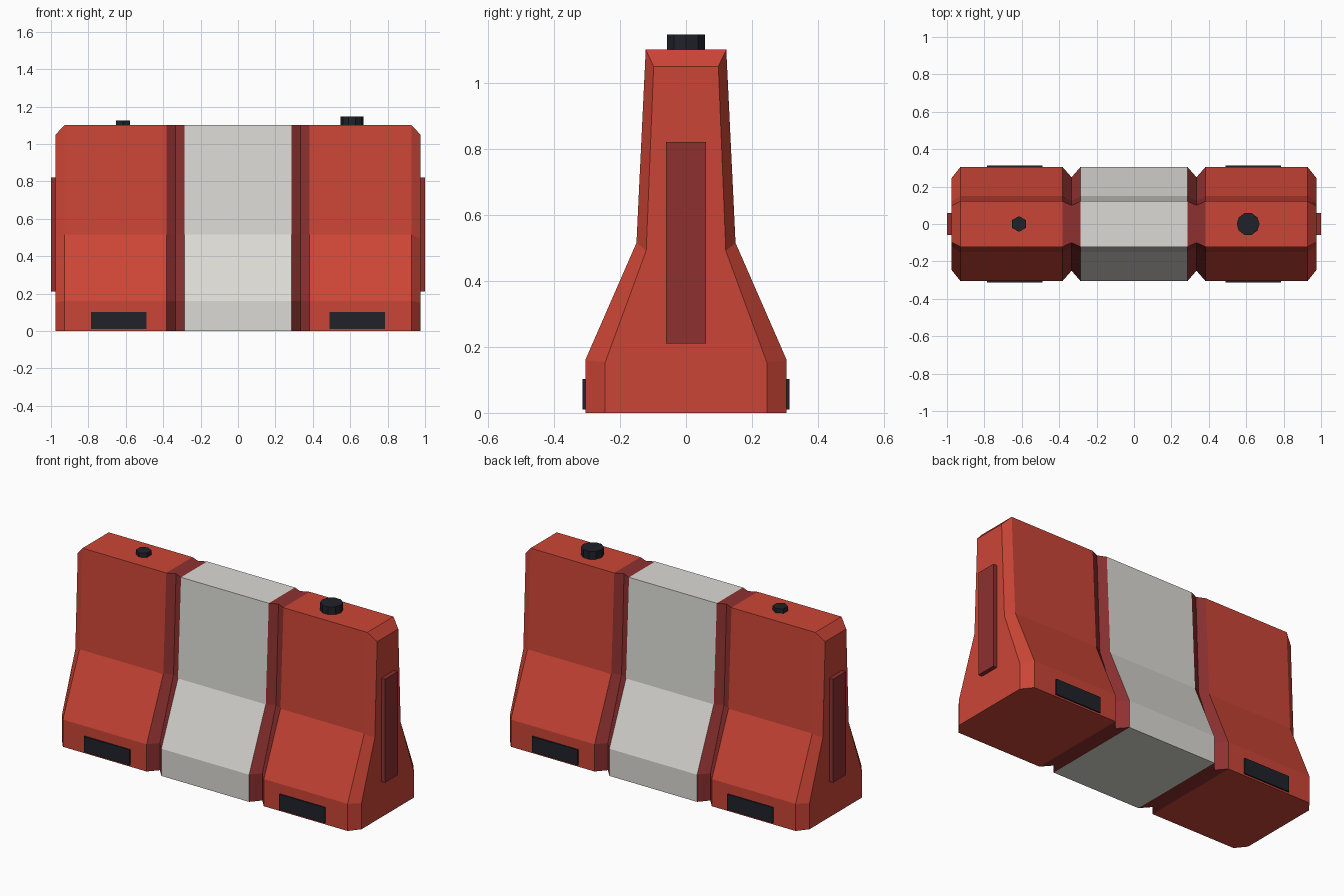
import bpy, bmesh, math

if "Cube" in bpy.data.objects:
    bpy.data.objects.remove(bpy.data.objects["Cube"])


def material(name, rgb):
    m = bpy.data.materials.new(name)
    m.diffuse_color = (*rgb, 1)
    m.use_nodes = True
    m.node_tree.nodes["Principled BSDF"].inputs["Base Color"].default_value = m.diffuse_color
    return m


RED = material("red plastic", (0.60, 0.06, 0.037))
DARK = material("dark red", (0.27, 0.03, 0.03))
WHITE = material("off white", (0.71, 0.70, 0.66))
BLACK = material("black rubber", (0.015, 0.016, 0.023))


def finish(name, bm, mats):
    bmesh.ops.recalc_face_normals(bm, faces=bm.faces)
    mesh = bpy.data.meshes.new(name)
    bm.to_mesh(mesh)
    bm.free()
    for m in mats:
        mesh.materials.append(m)
    ob = bpy.data.objects.new(name, mesh)
    bpy.context.collection.objects.link(ob)
    return ob


def box(name, lo, hi, mat):
    bm = bmesh.new()
    bmesh.ops.create_cube(bm, size=1)
    for v in bm.verts:
        v.co = [(a + b) / 2 + c * (b - a) for a, b, c in zip(lo, hi, v.co)]
    return finish(name, bm, [mat])


def cap(name, x, radius, top, sides, turn):
    bm = bmesh.new()
    rings = []
    for z in (1.095, top):
        rings.append([bm.verts.new((x + radius * math.cos(turn + 2 * math.pi * i / sides),
                                    radius * math.sin(turn + 2 * math.pi * i / sides), z))
                      for i in range(sides)])
    bm.faces.new(rings[0])
    bm.faces.new(rings[1])
    for i in range(sides):
        j = (i + 1) % sides
        bm.faces.new((rings[0][i], rings[0][j], rings[1][j], rings[1][i]))
    return finish(name, bm, [BLACK])


# Barrier body: the side profile lofted along x, pinched at grooves and ends
half = [(0.305, 0), (0.305, 0.16), (0.15, 0.515), (0.122, 1.10)]
profile = half + [(-y, z) for y, z in reversed(half)]
right = [(0.286, 1, 1), (0.334, 0.82, 1), (0.382, 1, 1), (0.928, 1, 1), (0.976, 0.803, 0.954)]
stations = [(-x, sy, sz) for x, sy, sz in reversed(right)] + right

bm = bmesh.new()
loops = [[bm.verts.new((x, y * sy, z * sz)) for y, z in profile] for x, sy, sz in stations]
n = len(profile)
for a, b in zip(loops, loops[1:]):
    for i in range(n):
        j = (i + 1) % n
        bm.faces.new((a[i], a[j], b[j], b[i]))
bm.faces.new(loops[0])
bm.faces.new(loops[-1])
# White centre, dark grooves, red outer blocks
for f in bm.faces:
    x = abs(f.calc_center_median().x)
    f.material_index = 2 if x < 0.28 else 1 if x < 0.382 else 0
finish("barrier_body", bm, [RED, DARK, WHITE])

for sx, side in ((-1, "left"), (1, "right")):
    # Connector strip on each end
    xs = sorted((sx * 0.97, sx * 1.0))
    box(f"{side}_end_connector", (xs[0], -0.06, 0.21), (xs[1], 0.06, 0.82), DARK)
    # Fork pocket plates on front and back
    xs = sorted((sx * 0.488, sx * 0.785))
    for sy, face in ((-1, "front"), (1, "back")):
        ys = sorted((sy * 0.304, sy * 0.313))
        box(f"{side}_{face}_fork_pocket", (xs[0], ys[0], 0.01), (xs[1], ys[1], 0.102), BLACK)

# Filler and vent caps on top
cap("filler_cap", 0.61, 0.061, 1.146, 10, 0)
cap("vent_cap", -0.615, 0.042, 1.126, 6, math.pi / 2)
